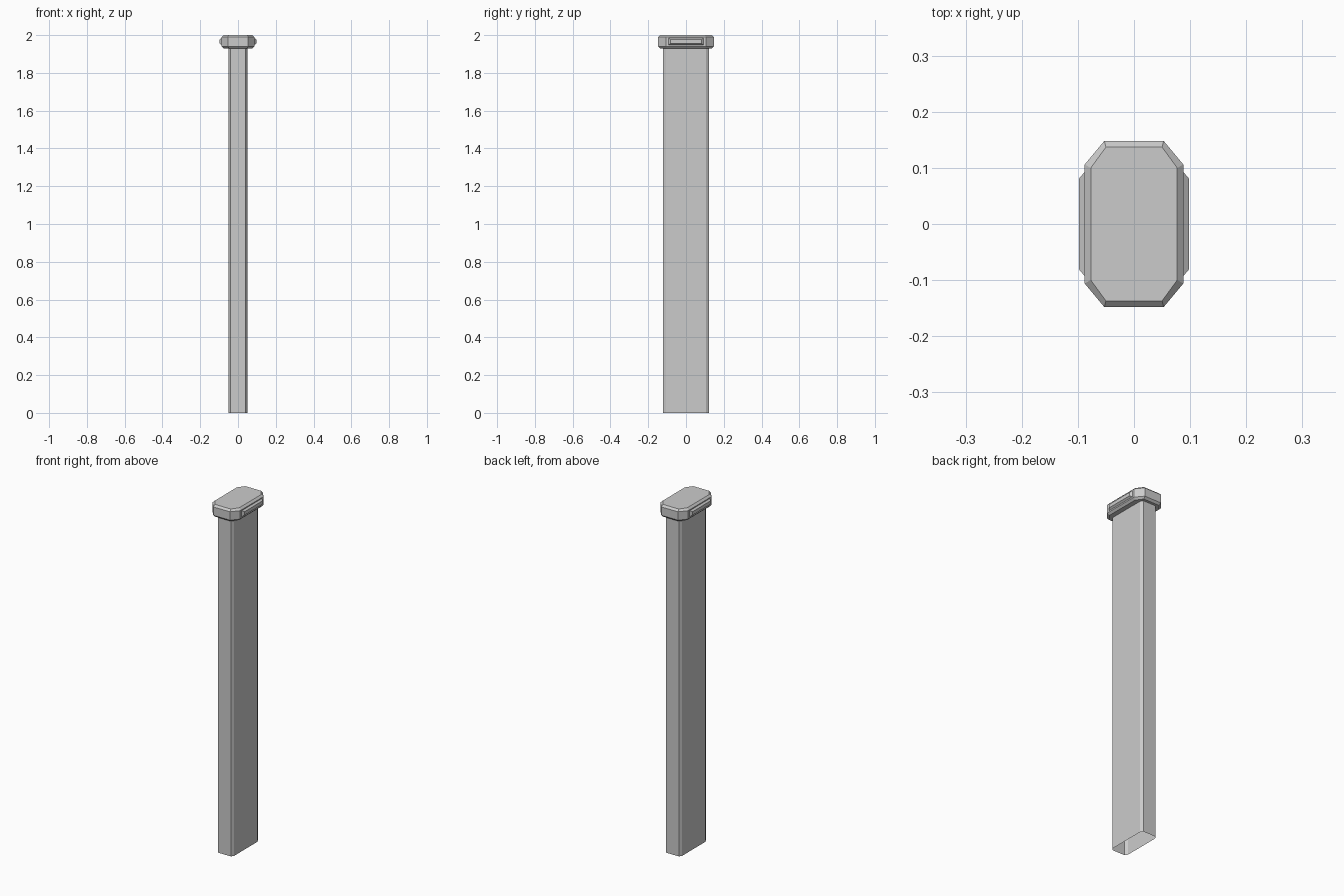
import bpy, bmesh

cube = bpy.data.objects.get("Cube")
if cube:
    bpy.data.objects.remove(cube)

# Single grey finish
grey = bpy.data.materials.new("light_grey")
grey.use_nodes = True
colour = (0.6, 0.6, 0.6, 1)
grey.diffuse_color = colour
grey.node_tree.nodes["Principled BSDF"].inputs["Base Color"].default_value = colour


def octagon(hx, hy, cx, cy):
    """Rectangle outline with cut corners, anticlockwise."""
    return [(hx, cy - hy), (hx, hy - cy), (hx - cx, hy), (cx - hx, hy),
            (-hx, hy - cy), (-hx, cy - hy), (cx - hx, -hy), (hx - cx, -hy)]


def loft(name, rings, cap_start=True, cap_end=True):
    """Skin a stack of matching rings of 3D points."""
    bm = bmesh.new()
    loops = [[bm.verts.new(p) for p in ring] for ring in rings]
    n = len(loops[0])
    for low, high in zip(loops, loops[1:]):
        for i in range(n):
            j = (i + 1) % n
            bm.faces.new((low[i], low[j], high[j], high[i]))
    if cap_start:
        bm.faces.new(loops[0][::-1])
    if cap_end:
        bm.faces.new(loops[-1])
    if cap_start and cap_end:
        bmesh.ops.recalc_face_normals(bm, faces=bm.faces)
    mesh = bpy.data.meshes.new(name)
    bm.to_mesh(mesh)
    bm.free()
    mesh.materials.append(grey)
    obj = bpy.data.objects.new(name, mesh)
    bpy.context.collection.objects.link(obj)
    return obj


def level(outline, z):
    return [(x, y, z) for x, y in outline]


# Hollow post, open at the foot
post = octagon(0.05, 0.122, 0.01, 0.015)
loft("post", [level(post, 0), level(post, 1.94)], cap_start=False, cap_end=False)

# Cap with bevelled rims
wide = octagon(0.088, 0.148, 0.035, 0.042)
narrow = octagon(0.077, 0.137, 0.027, 0.037)
loft("cap", [level(narrow, 1.93), level(wide, 1.941),
             level(wide, 1.989), level(narrow, 2.0)])

# Tapered grip rail on each side of the cap
for side, name in ((1, "left_rail"), (-1, "right_rail")):
    rings = []
    for x, hy, hz in ((0.086, 0.095, 0.019), (0.098, 0.081, 0.010)):
        rings.append([(side * x, sy * hy, 1.966 + sz * hz)
                      for sy, sz in ((-1, -1), (1, -1), (1, 1), (-1, 1))])
    loft(name, rings)
